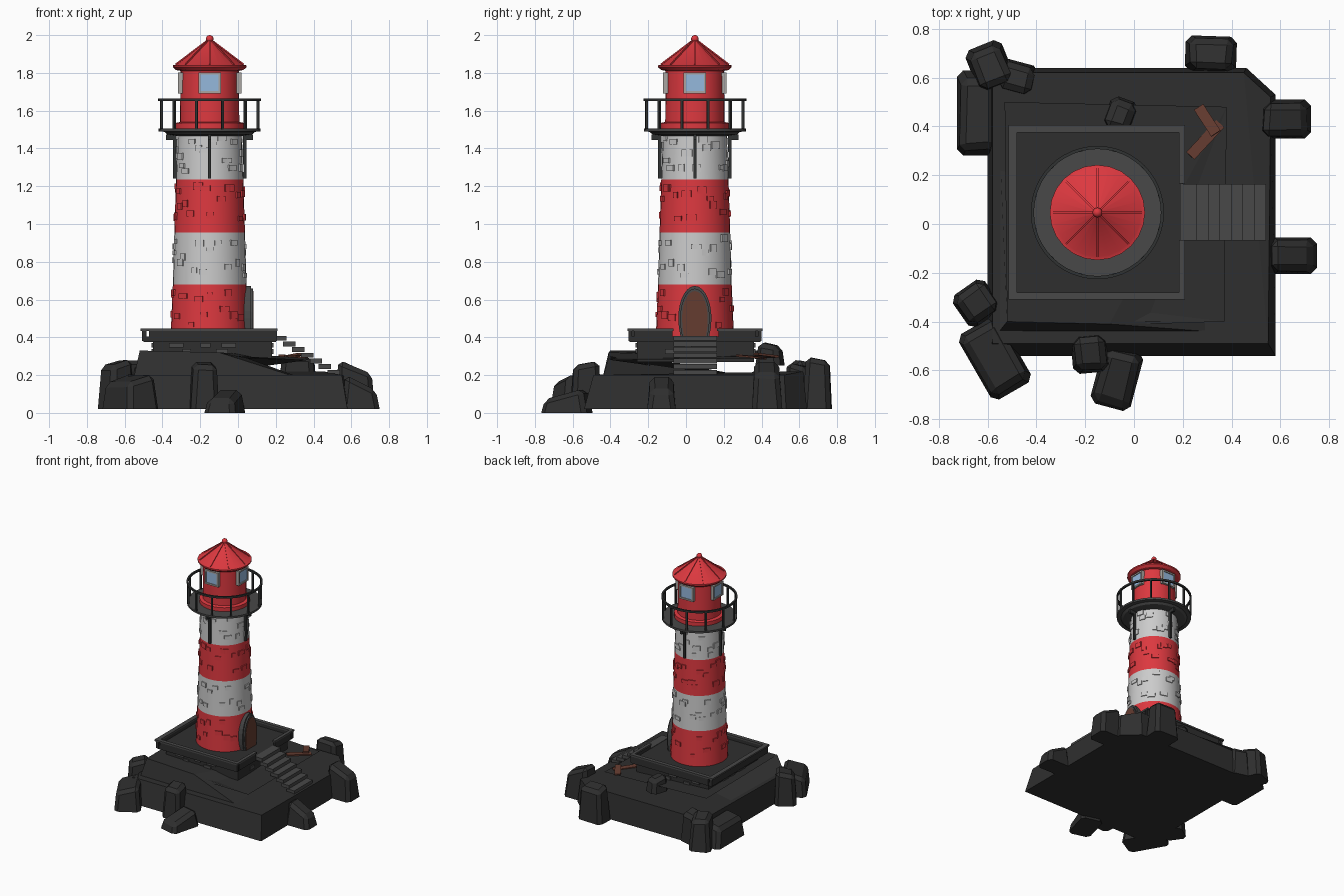
import bpy, bmesh, math, random
from mathutils import Matrix, Vector

if "Cube" in bpy.data.objects:
    bpy.data.objects.remove(bpy.data.objects["Cube"])

random.seed(4)
CX, CY = -0.15, 0.047      # tower axis


def mat(name, c):
    m = bpy.data.materials.new(name)
    m.diffuse_color = (*c, 1)
    m.use_nodes = True
    m.node_tree.nodes["Principled BSDF"].inputs["Base Color"].default_value = m.diffuse_color
    return m


RED = mat("red", (0.72, 0.04, 0.05))
WHITE = mat("white", (0.62, 0.62, 0.62))
ROCK = mat("rock", (0.028, 0.028, 0.028))
STONE = mat("stone", (0.065, 0.065, 0.065))
IRON = mat("iron", (0.03, 0.032, 0.032))
WOOD = mat("wood", (0.13, 0.045, 0.03))
GLASS = mat("glass", (0.3, 0.48, 0.72))
FRAME = mat("frame", (0.4, 0.38, 0.36))


def finish(bm, name, m, smooth=False):
    bmesh.ops.recalc_face_normals(bm, faces=bm.faces)
    me = bpy.data.meshes.new(name)
    bm.to_mesh(me)
    bm.free()
    ob = bpy.data.objects.new(name, me)
    bpy.context.collection.objects.link(ob)
    me.materials.append(m)
    if smooth:
        bpy.ops.object.select_all(action='DESELECT')
        ob.select_set(True)
        bpy.context.view_layer.objects.active = ob
        bpy.ops.object.shade_smooth_by_angle(angle=math.radians(30))
    return ob


def add_box(bm, c, s, M=Matrix()):
    bmesh.ops.create_cube(bm, size=1, matrix=M @ Matrix.Translation(c) @ Matrix.Diagonal((*s, 1)))


def boxes(name, m, items):
    bm = bmesh.new()
    for it in items:
        add_box(bm, *it)
    return finish(bm, name, m)


def span(x0, x1, y0, y1, z0, z1):
    return ((x0 + x1) / 2, (y0 + y1) / 2, (z0 + z1) / 2), (x1 - x0, y1 - y0, z1 - z0)


def around(deg):           # local +x points outward from the tower axis
    return Matrix.Translation((CX, CY, 0)) @ Matrix.Rotation(math.radians(deg), 4, 'Z')


def lathe(name, m, prof, n=32, closed=False):
    bm = bmesh.new()
    rings = [[bm.verts.new((CX + r * math.cos(2 * math.pi * i / n), CY + r * math.sin(2 * math.pi * i / n), z))
              for i in range(n)] for r, z in prof]
    for a, b in zip(rings, rings[1:] + ([rings[0]] if closed else [])):
        for i in range(n):
            bm.faces.new((a[i], a[(i + 1) % n], b[(i + 1) % n], b[i]))
    if not closed:
        bm.faces.new(rings[0])
        bm.faces.new(rings[-1])
    return finish(bm, name, m, True)


def loft(name, m, bottom, top):
    bm = bmesh.new()
    a, b = [[bm.verts.new(p) for p in ring] for ring in (bottom, top)]
    n = len(a)
    for i in range(n):
        bm.faces.new((a[i], a[(i + 1) % n], b[(i + 1) % n], b[i]))
    bm.faces.new(a)
    bmesh.ops.triangulate(bm, faces=[bm.faces.new(b)])
    return finish(bm, name, m)


# Main rock, two tiers
loft("lower_rock", ROCK,
     [(-.6, -.54, .02), (.58, -.54, .02), (.58, .53, .02), (.46, .64, .02), (-.6, .64, .02)],
     [(-.58, -.49, .2), (.55, -.49, .2), (.56, .52, .2), (.45, .62, .22), (-.58, .62, .22)])
loft("upper_rock", ROCK,
     [(-.56, -.45, .15), (.43, -.45, .15), (.43, .55, .15), (-.56, .55, .15)],
     [(-.52, -.40, .33), (-.1, -.41, .32), (.05, -.41, .29), (.37, -.40, .28), (.38, .48, .29), (-.53, .50, .33)])


def rock(name, x, y, sx, sy, z0, z1, rot, drop=0.05, taper=0.82, bev=0.025):
    # block narrowing upward, top sloping down toward local +x
    bm = bmesh.new()
    bmesh.ops.create_cube(bm, size=1)
    for v in bm.verts:
        up = v.co.z > 0
        k = taper + random.uniform(-.06, .06) if up else 1
        z = (z1 - (drop if v.co.x > 0 else 0) + random.uniform(-.012, .004)) if up else z0
        v.co = Vector((v.co.x * sx * k, v.co.y * sy * k, z))
    side = [e for e in bm.edges if max(v.co.z for v in e.verts) > z0 + .01]
    bmesh.ops.bevel(bm, geom=side, offset=bev, segments=1, affect='EDGES')
    bm.transform(Matrix.Translation((x, y, 0)) @ Matrix.Rotation(math.radians(rot), 4, 'Z'))
    finish(bm, name, ROCK)


# Boulders around the edge
for i, r in enumerate([
        (-.64, .455, .17, .35, .02, .21, 180, .04), (-.59, .645, .19, .16, .02, .29, 112, .03),
        (-.48, .60, .13, .16, .02, .27, 75, .03), (-.645, -.325, .16, .16, .02, .29, 215, .03),
        (-.57, -.55, .19, .31, .02, .21, 210, .05), (-.18, -.53, .16, .15, .02, .28, -85, .02),
        (-.07, -.63, .25, .17, 0, .13, -105, .05), (.65, -.13, .20, .15, .02, .21, 0, .09),
        (.62, .43, .21, .16, .02, .29, 0, .08), (.315, .695, .15, .21, .02, .30, 88, .03),
        (-.055, .445, .14, .12, .25, .38, 70, .03)]):
    rock(f"boulder_{i + 1}", *r)

# Platform: plinth, floor, rim walls with a gap at the stairs
boxes("plinth", ROCK, [span(-.45, .18, -.26, .36, .27, .38), span(-.5, .2, -.30, .395, .375, .405)])
rims = ((-.515, -.48, -.31, .405), (-.48, .21, -.31, -.28), (-.48, .21, .375, .405),
        (.185, .21, -.28, -.065), (.185, .21, .165, .375))
boxes("rim_wall", ROCK, [span(a + .008, b - .004, c + .006, d - .006, .38, .435) for a, b, c, d in rims])
boxes("rim_cap", STONE, [span(*r, .433, .446) for r in rims])
stones = []
for i in range(22):
    s, z, w = random.choice((0, 1, 2, 3)), random.choice((.325, .358)), random.uniform(.04, .07)
    t = random.uniform(.08, .92)
    if s < 2:
        stones.append(((-.45 + .63 * t, (-.26, .36)[s], z), (w, .016, .026)))
    else:
        stones.append((((-.45, .18)[s - 2], -.26 + .62 * t, z), (.016, w, .026)))
boxes("plinth_stones", STONE, stones)

# Stairs
boxes("stairs", STONE, [((.225 + .047 * i, .048, .395 - .03 * i), (.066, .23, .026)) for i in range(7)])

# Loose planks
planks = []
for x, y, z, l, a, tilt in ((.292, .345, .296, .18, 47, 4), (.30, .425, .305, .13, -57, -6)):
    planks.append(((0, 0, 0), (l, .045, .012), Matrix.Translation((x, y, z))
                   @ Matrix.Rotation(math.radians(a), 4, 'Z') @ Matrix.Rotation(math.radians(tilt), 4, 'Y')))
boxes("planks", WOOD, planks)

# Striped tower with raised bricks
bands = [(.40, .207, .68, .195, RED), (.68, .195, .955, .187, WHITE),
         (.955, .187, 1.235, .178, RED), (1.235, .178, 1.5, .168, WHITE)]
for i, (z0, r0, z1, r1, m) in enumerate(bands):
    lathe(f"tower_band_{i + 1}", m, [(r0, z0), (r1, z1)])
    items = []
    for k in range(30):
        z, a = random.uniform(z0 + .03, z1 - .03), k * 12 + random.uniform(-6, 6)
        if i == 0 and (z < .46 or min(a % 360, -a % 360) < 32):
            continue
        r = r0 + (r1 - r0) * (z - z0) / (z1 - z0)
        items.append(((r - .003, 0, z), (.018, random.uniform(.028, .058), random.uniform(.025, .04)), around(a)))
    boxes(f"raised_bricks_{i + 1}", m, items)


# Arched door facing +x
def arch(name, m, w, h, x0, x1):
    pts = [(w * math.cos(t), .50 + h * math.sin(t)) for t in [math.pi * i / 14 for i in range(15)]]
    pts = [(w * .85, .40), (w * .96, .45)] + pts + [(-w * .96, .45), (-w * .85, .40)]
    bm = bmesh.new()
    f = bm.faces.new([bm.verts.new((x0, CY + y, z)) for y, z in pts])
    ex = bmesh.ops.extrude_face_region(bm, geom=[f])
    bmesh.ops.translate(bm, vec=(x1 - x0, 0, 0), verts=[v for v in ex['geom'] if isinstance(v, bmesh.types.BMVert)])
    finish(bm, name, m)


arch("door_surround", STONE, .088, .172, -.02, .068)
arch("door_frame", STONE, .078, .158, -.02, .08)
arch("door", WOOD, .068, .145, -.02, .083)

# Gallery: floor, brackets, railing
lathe("gallery_floor", STONE, [(.165, 1.465), (.225, 1.475), (.24, 1.488), (.27, 1.49), (.27, 1.505), (.17, 1.505)], 48)
boxes("gallery_brackets", IRON,
      [it for a in (0, 90, 180, 270) for it in (
          ((.185, 0, 1.365), (.018, .016, .25), around(a)),
          ((.205, 0, 1.46), (.05, .016, .03), around(a)))])
lathe("top_rail", IRON, [(.26, 1.65), (.273, 1.65), (.273, 1.665), (.26, 1.665)], 48, True)
boxes("rail_posts", IRON, [((.265, 0, 1.577), (.013, .013, .155), around(15 + 30 * i)) for i in range(12)])

# Lantern room, windows, roof
lathe("lantern_room", RED, [(.181, 1.5), (.181, 1.535), (.157, 1.54), (.154, 1.83)])
sides = (0, 90, 180, 270)
boxes("window_frames", FRAME, [(c, s, around(a)) for a in sides for c, s in (
    ((.148, -.054, 1.747), (.04, .012, .112)), ((.148, .054, 1.747), (.04, .012, .112)),
    ((.148, 0, 1.797), (.04, .12, .012)), ((.148, 0, 1.697), (.04, .12, .012)))])
boxes("window_panes", GLASS, [((.145, 0, 1.747), (.033, .1, .092), around(a)) for a in sides])
lathe("roof", RED, [(.15, 1.81), (.178, 1.815), (.195, 1.83), (.195, 1.84), (.18, 1.843), (.015, 1.968)], 24)
tilt = math.atan2(.125, .165)
boxes("roof_ribs", RED, [((0, 0, 0), (.205, .008, .01), around(45 * i)
                          @ Matrix.Translation((.098, 0, 1.906)) @ Matrix.Rotation(tilt, 4, 'Y')) for i in range(8)])
bm = bmesh.new()
bmesh.ops.create_uvsphere(bm, u_segments=16, v_segments=10, radius=.02, matrix=Matrix.Translation((CX, CY, 1.98)))
finish(bm, "finial", RED, True)
